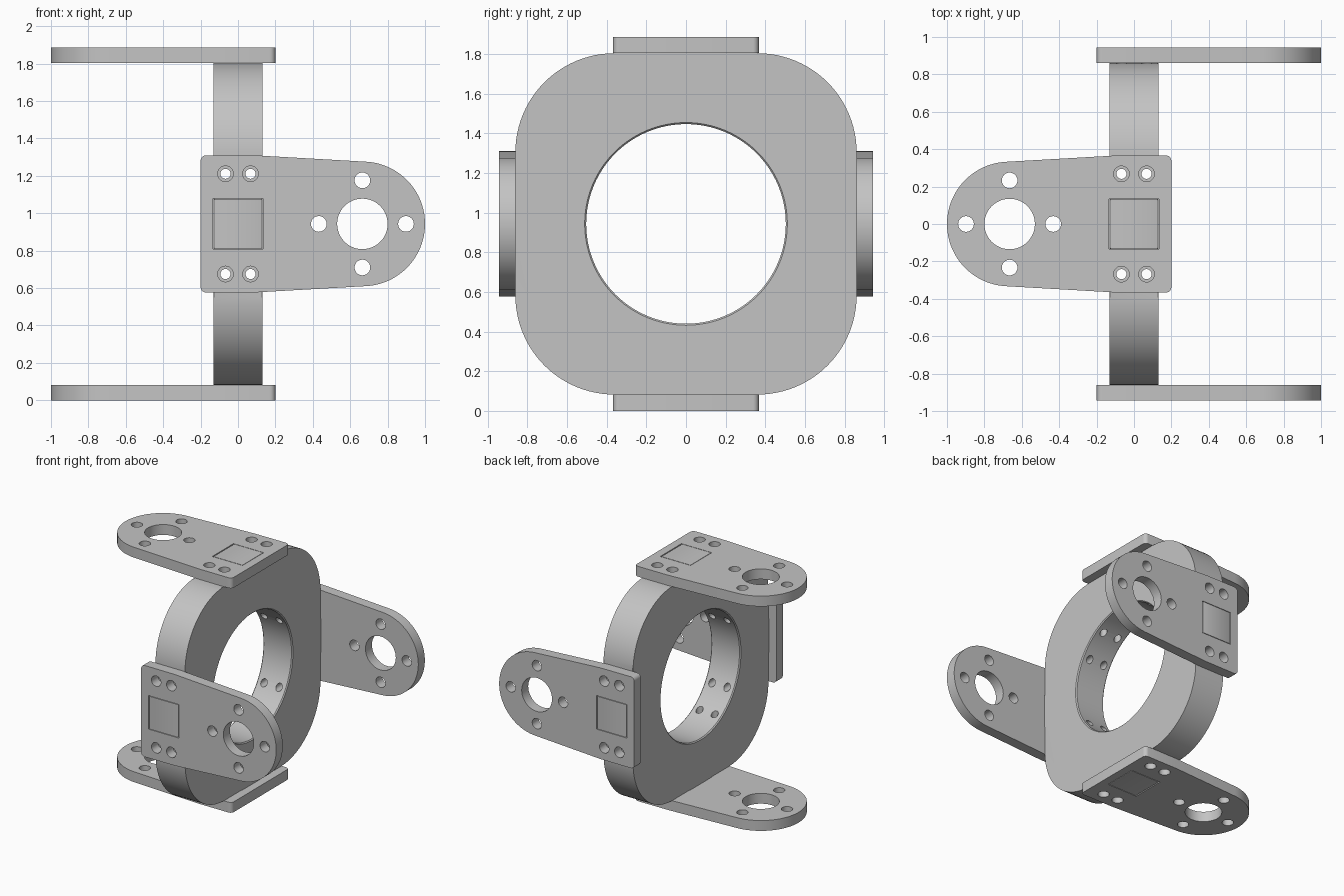
import bpy, bmesh
from math import sin, cos, pi
from mathutils import Matrix, Vector

cube = bpy.data.objects.get("Cube")
if cube:
    bpy.data.objects.remove(cube, do_unlink=True)

HALF = 0.943         # outer face of the plates from the centre
RING = 0.86          # outer face of the ring from the centre
WIDTH = 0.131        # half the ring width, also half the tenon width
SCREW = 0.268        # screw offset from the plate's middle line

grey = bpy.data.materials.new("satin grey")
grey.use_nodes = True
grey.diffuse_color = (0.55, 0.55, 0.55, 1)
grey.node_tree.nodes["Principled BSDF"].inputs["Base Color"].default_value = (0.55, 0.55, 0.55, 1)


def arc(cx, cy, r, start, end, n):
    angles = [start + (end - start) * i / n for i in range(n + 1)]
    return [(cx + r * cos(a), cy + r * sin(a)) for a in angles]


def circle(r, n=32):
    return arc(0, 0, r, 0, 2 * pi, n)[:-1]


def loft(bm, outline, levels, matrix=Matrix()):
    """Stack scaled copies of an outline at (z, scale) levels and cap the ends."""
    loops = [[bm.verts.new(matrix @ Vector((x * s, y * s, z))) for x, y in outline]
             for z, s in levels]
    n = len(outline)
    for a, b in zip(loops, loops[1:]):
        for i in range(n):
            j = (i + 1) % n
            bm.faces.new((a[i], a[j], b[j], b[i]))
    return [bm.faces.new(loops[0][::-1]), bm.faces.new(loops[-1])]


def to_object(bm, name):
    bmesh.ops.recalc_face_normals(bm, faces=bm.faces)
    mesh = bpy.data.meshes.new(name)
    bm.to_mesh(mesh)
    bm.free()
    obj = bpy.data.objects.new(name, mesh)
    bpy.context.collection.objects.link(obj)
    return obj


def activate(obj):
    bpy.ops.object.select_all(action="DESELECT")
    obj.select_set(True)
    bpy.context.view_layer.objects.active = obj


def cut(obj, cutter):
    mod = obj.modifiers.new("holes", "BOOLEAN")
    mod.operation = "DIFFERENCE"
    mod.solver = "EXACT"
    mod.object = cutter
    activate(obj)
    bpy.ops.object.modifier_apply(modifier=mod.name)
    bpy.data.objects.remove(cutter, do_unlink=True)


def finish(obj):
    obj.data.materials.clear()
    obj.data.materials.append(grey)
    activate(obj)
    bpy.ops.object.shade_smooth_by_angle(angle=pi / 7)


# Ring: rounded square with a tenon on each side and softened rims
side = [(-WIDTH, RING), (-WIDTH, HALF), (WIDTH, HALF), (WIDTH, RING)]
side += arc(0.36, 0.36, 0.5, pi / 2, 0, 24)[:-1]
outline = []
for k in range(4):
    turn = Matrix.Rotation(-k * pi / 2, 2)
    outline += [tuple(turn @ Vector(p)) for p in side]
bm = bmesh.new()
caps = loft(bm, outline, [(-WIDTH, 1), (WIDTH, 1)])
rims = list({e for f in caps for e in f.edges})
bmesh.ops.bevel(bm, geom=rims, offset=0.008, segments=2, profile=0.5, affect="EDGES")
ring = to_object(bm, "ring")

# Round opening with flared ends
bm = bmesh.new()
inner = WIDTH - 0.008
loft(bm, circle(0.503, 96), [(-0.2, 1.15), (-inner, 1), (inner, 1), (0.2, 1.15)])
cut(ring, to_object(bm, "opening_cutter"))

# Screw holes running from each side into the opening
bm = bmesh.new()
for k in range(4):
    turn = Matrix.Rotation(k * pi / 2, 4, "Z") @ Matrix.Rotation(pi / 2, 4, "Y")
    for u in (-0.067, 0.067):
        for v in (-SCREW, SCREW):
            loft(bm, circle(0.027, 20), [(0.33, 1), (1.1, 1)],
                 turn @ Matrix.Translation((u, v, 0)))
cut(ring, to_object(bm, "screw_cutter"))
ring.data.transform(Matrix.Translation((0, 0, HALF)) @ Matrix.Rotation(pi / 2, 4, "Y"))
finish(ring)

# Mounting plate: square root, slight taper and a round end
r = 0.03
plate_outline = (arc(-0.2 + r, 0.367 - r, r, pi, pi / 2, 6) + [(0.1, 0.366)]
                 + arc(0.667, 0, 0.333, pi / 2 - 0.05, -pi / 2 + 0.05, 48)
                 + [(0.1, -0.366)]
                 + arc(-0.2 + r, -0.367 + r, r, -pi / 2, -pi, 6))
bm = bmesh.new()
loft(bm, plate_outline, [(RING, 1), (HALF, 1)])
plate = to_object(bm, "front_plate")

# Plate openings: tenon slot, large bore, four bolt holes, four screw holes
through = [(0.8, 1), (1.0, 1)]
bm = bmesh.new()
slot = WIDTH + 0.004
loft(bm, [(-slot, -slot), (slot, -slot), (slot, slot), (-slot, slot)], through)
loft(bm, circle(0.135, 48), through, Matrix.Translation((0.665, 0, 0)))
spots = [(0.432, 0), (0.898, 0), (0.665, 0.233), (0.665, -0.233)]
spots += [(u, v) for u in (-0.067, 0.067) for v in (-SCREW, SCREW)]
for u, v in spots:
    loft(bm, circle(0.042, 24), through, Matrix.Translation((u, v, 0)))
cut(plate, to_object(bm, "plate_cutter"))
finish(plate)

# Four plates around the ring; top and bottom reach the other way
base = plate.data.copy()
for k, name in enumerate(("top_plate", "front_plate", "bottom_plate", "back_plate")):
    if name == "front_plate":
        obj = plate
    else:
        obj = bpy.data.objects.new(name, base.copy())
        bpy.context.collection.objects.link(obj)
    flip = Matrix.Rotation(pi if k % 2 == 0 else 0, 4, "Z")
    obj.data.transform(Matrix.Translation((0, 0, HALF))
                       @ Matrix.Rotation(k * pi / 2, 4, "X") @ flip)
